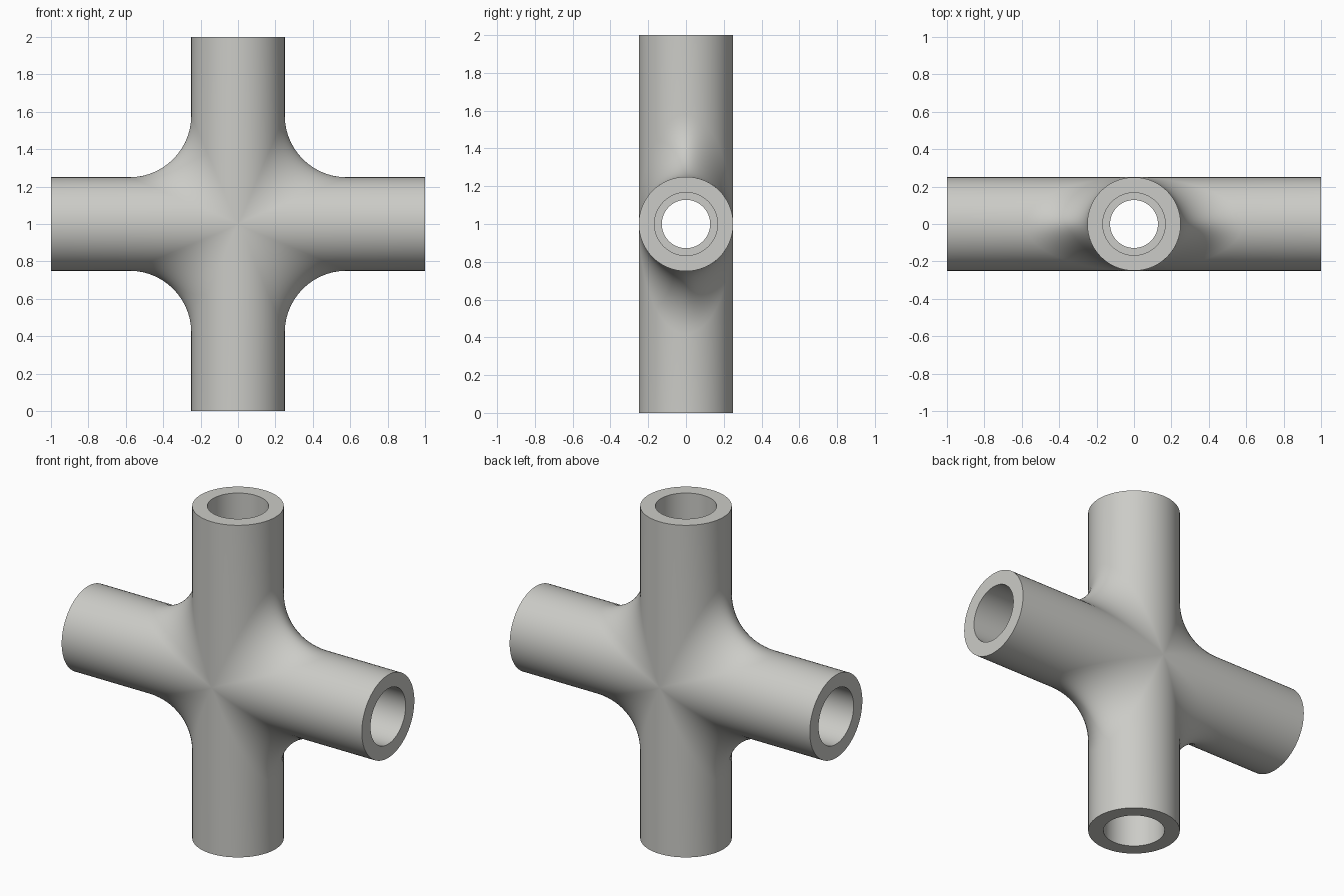
import bpy, bmesh, math
from mathutils import Vector

if "Cube" in bpy.data.objects:
    bpy.data.objects.remove(bpy.data.objects["Cube"])

R_OUT, R_SOCKET, R_BORE = 0.25, 0.167, 0.128   # pipe radii
FILLET, DEPTH, HALF = 0.33, 0.42, 1.0          # blend radius, socket depth, arm length
STEPS, ARC = 36, 14


def profile(t):
    """Closed section through one quarter of the fitting at angle t."""
    c, s = math.cos(t), math.sin(t)
    k = R_OUT + FILLET
    pts = [(R_OUT * c, R_OUT * s, HALF)]
    # rolling-ball blend between upright and level arms
    centre = Vector((k * c, k * s, k * c))
    u, v = Vector((-c, -s, 0)), Vector((0, -s, -c))
    ang = u.angle(v)
    for i in range(ARC + 1):
        f = i / ARC
        if ang < 1e-4:
            d = u
        else:
            d = (u * math.sin((1 - f) * ang) + v * math.sin(f * ang)) / math.sin(ang)
        pts.append(centre + d * FILLET)
    # level arm rim, socket and shoulder, then the bore back to the upright arm
    inner = [(R_OUT, HALF), (R_SOCKET, HALF), (R_SOCKET, HALF - DEPTH), (R_BORE, HALF - DEPTH)]
    pts += [(x, r * s, r * c) for r, x in inner]
    pts.append((R_BORE * c, R_BORE * s, R_BORE * c))
    pts += [(r * c, r * s, z) for r, z in reversed(inner[1:])]
    return pts


# quarter of the fitting: sections joined in sequence
bm = bmesh.new()
rows = [[bm.verts.new(p) for p in profile(math.pi * (i / STEPS - 0.5))]
        for i in range(STEPS + 1)]
n = len(rows[0])
for a, b in zip(rows, rows[1:]):
    for j in range(n):
        bm.faces.new((a[j], a[(j + 1) % n], b[(j + 1) % n], b[j]))
bmesh.ops.remove_doubles(bm, verts=bm.verts, dist=1e-5)

# mirror into all four quarters
for axis in (0, 2):
    copy = bmesh.ops.duplicate(bm, geom=bm.verts[:] + bm.edges[:] + bm.faces[:])["geom"]
    for v in (g for g in copy if isinstance(g, bmesh.types.BMVert)):
        v.co[axis] *= -1
    bmesh.ops.reverse_faces(bm, faces=[g for g in copy if isinstance(g, bmesh.types.BMFace)])
    bmesh.ops.remove_doubles(bm, verts=bm.verts, dist=1e-5)
bmesh.ops.recalc_face_normals(bm, faces=bm.faces)
bmesh.ops.translate(bm, verts=bm.verts, vec=(0, 0, HALF))

mesh = bpy.data.meshes.new("pipe_cross")
bm.to_mesh(mesh)
bm.free()
obj = bpy.data.objects.new("pipe_cross", mesh)
bpy.context.collection.objects.link(obj)

# warm grey finish
mat = bpy.data.materials.new("warm_grey")
mat.diffuse_color = (0.6, 0.6, 0.57, 1)
mat.use_nodes = True
mat.node_tree.nodes["Principled BSDF"].inputs["Base Color"].default_value = mat.diffuse_color
mesh.materials.append(mat)

bpy.context.view_layer.objects.active = obj
obj.select_set(True)
bpy.ops.object.shade_smooth_by_angle(angle=math.radians(30))
